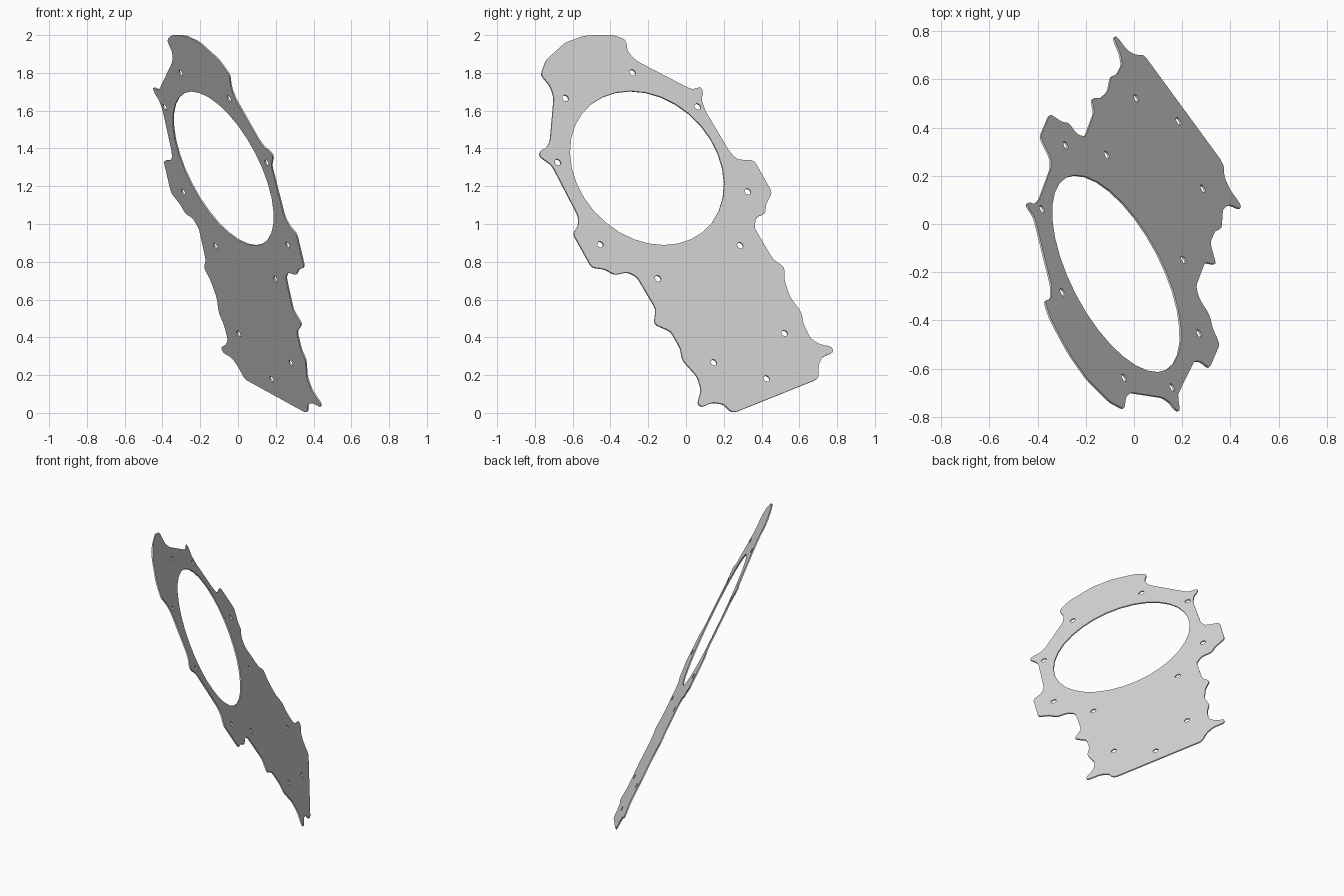
import bpy
from math import cos, sin, tau
from mathutils import Vector, Matrix

# Remove the default cube
default_cube = bpy.data.objects.get("Cube")
if default_cube:
    bpy.data.objects.remove(default_cube, do_unlink=True)

# Plane in which the thin plate lies: x = offset - slope_y * y - slope_z * z
OFFSET, SLOPE_Y, SLOPE_Z = 0.497, 0.52, 0.525
HALF_THICKNESS = 0.004
normal = Vector((1, SLOPE_Y, SLOPE_Z)).normalized()
frame = Matrix.Translation((OFFSET - SLOPE_Z, 0, 1)) @ normal.to_track_quat('Z', 'Y').to_matrix().to_4x4()
to_plate = frame.inverted()


def on_plate(y, z):
    """Side position in hundredths -> flat position on the plate."""
    y, z = y / 100, z / 100
    return (to_plate @ Vector((OFFSET - SLOPE_Y * y - SLOPE_Z * z, y, z))).to_2d()


def rounded(points, reach=0.02):
    """Soften every corner of a closed outline with a short curve."""
    result = []
    for i, corner in enumerate(points):
        previous, following = points[i - 1], points[(i + 1) % len(points)]
        ends = []
        for other in (previous, following):
            edge = other - corner
            ends.append(corner + edge.normalized() * min(reach, edge.length * 0.42))
        middle = (ends[0] + corner * 2 + ends[1]) / 4
        result += [ends[0], middle, ends[1]]
    return result


def circle(centre, radius, sides):
    return [centre + radius * Vector((cos(tau * i / sides), sin(tau * i / sides)))
            for i in range(sides)]


def add_loop(curve, points):
    """Add one closed straight-sided loop; inner loops become holes."""
    spline = curve.splines.new('POLY')
    spline.points.add(len(points) - 1)
    for target, point in zip(spline.points, points):
        target.co = (point.x, point.y, 0, 1)
    spline.use_cyclic_u = True


# Outer edge with its lugs and scallops, clockwise from the upper corner
outline = [
    (-77, 179), (-74, 187), (-64, 196), (-54, 199.5), (-46, 200), (-39, 200), (-32, 197.5),
    (-31, 191), (-26, 186), (-1, 173), (3, 171), (8, 172.5), (9, 169), (8, 166), (10, 160),
    (23, 138), (27, 134), (36, 133.5), (45.5, 116.5), (42, 110), (42, 105.5), (37, 103.5),
    (36, 98), (46, 81), (52, 77), (52, 70), (55, 61), (61, 53), (62, 47), (66, 39),
    (71, 36), (77, 35), (78, 32), (72, 29.5), (70, 25), (70, 18), (26, 0.3), (23, 1),
    (20, 4.5), (14, 5.5), (8, 3), (6, 5), (8, 12), (6, 19), (-2, 28), (-3, 34),
    (-8, 43), (-17, 47), (-16, 55), (-26, 72), (-31, 74.5), (-38, 73), (-43, 76),
    (-50, 77), (-60, 95), (-57, 99), (-57, 104), (-71, 131), (-78, 136), (-77, 139),
    (-74, 140), (-72, 144), (-70, 167), (-72, 173),
]

# Bolt hole centres
bolt_holes = [
    (-28.5, 180), (-64, 166.5), (6, 162), (-68, 132.5), (32.5, 117), (28.5, 88.5),
    (-45.5, 89), (-15, 71), (52, 42), (14.5, 26.5), (42.5, 18),
]

# Filled flat curve: outline, round opening and bolt holes
plate_curve = bpy.data.curves.new("gasket_plate", 'CURVE')
plate_curve.dimensions = '2D'
plate_curve.fill_mode = 'BOTH'
plate_curve.extrude = HALF_THICKNESS
add_loop(plate_curve, rounded([on_plate(*p) for p in outline]))
add_loop(plate_curve, circle(on_plate(-20.7, 129.5), 0.45, 32))
for hole in bolt_holes:
    add_loop(plate_curve, circle(on_plate(*hole), 0.018, 12))

# Plate material
grey = bpy.data.materials.new("plain_grey")
grey.use_nodes = True
grey.diffuse_color = (0.7, 0.7, 0.7, 1)
for node in grey.node_tree.nodes:
    if node.type == 'BSDF_PRINCIPLED':
        node.inputs["Base Color"].default_value = grey.diffuse_color
plate_curve.materials.append(grey)

# Place the plate at its tilt and turn it into a mesh
plate = bpy.data.objects.new("gasket_plate", plate_curve)
bpy.context.collection.objects.link(plate)
plate.matrix_world = frame
for other in bpy.context.selected_objects:
    other.select_set(False)
plate.select_set(True)
bpy.context.view_layer.objects.active = plate
bpy.ops.object.convert(target='MESH')
bpy.ops.object.shade_flat()
